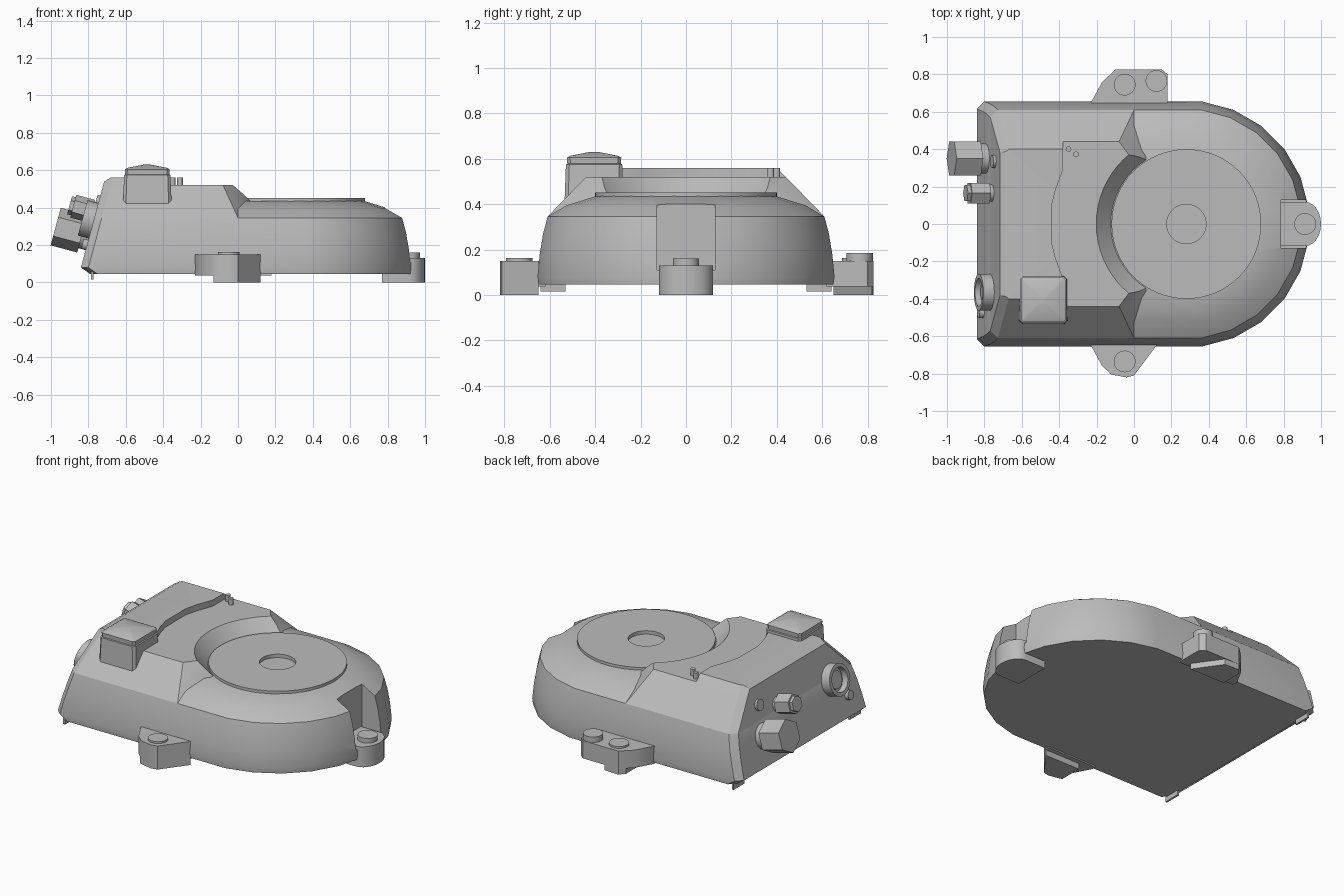
import bpy, bmesh, math
from mathutils import Vector, Matrix

if "Cube" in bpy.data.objects:
    bpy.data.objects.remove(bpy.data.objects["Cube"], do_unlink=True)

GREY = (0.5, 0.5, 0.5, 1.0)
mat = bpy.data.materials.new("housing grey")
mat.use_nodes = True
mat.diffuse_color = GREY
mat.node_tree.nodes["Principled BSDF"].inputs["Base Color"].default_value = GREY


def smooth(ob):
    bpy.ops.object.select_all(action='DESELECT')
    ob.select_set(True)
    bpy.context.view_layer.objects.active = ob
    bpy.ops.object.shade_smooth_by_angle(angle=math.radians(32))


def loft(name, rings, matrix=Matrix()):
    """Skin a stack of equal-length point rings and cap both ends."""
    bm = bmesh.new()
    rows = [[bm.verts.new(matrix @ Vector(p)) for p in ring] for ring in rings]
    n = len(rows[0])
    for a, b in zip(rows, rows[1:]):
        for i in range(n):
            j = (i + 1) % n
            bm.faces.new((a[i], a[j], b[j], b[i]))
    caps = [bm.faces.new(rows[0][::-1]), bm.faces.new(rows[-1])]
    bmesh.ops.triangulate(bm, faces=caps)
    bmesh.ops.recalc_face_normals(bm, faces=bm.faces)
    me = bpy.data.meshes.new(name)
    bm.to_mesh(me)
    bm.free()
    me.materials.append(mat)
    ob = bpy.data.objects.new(name, me)
    bpy.context.collection.objects.link(ob)
    smooth(ob)
    return ob


def prism(name, outline, z0, z1):
    return loft(name, [[(x, y, z) for x, y in outline] for z in (z0, z1)])


def box(name, x0, x1, y0, y1, z0, z1):
    return prism(name, [(x0, y0), (x1, y0), (x1, y1), (x0, y1)], z0, z1)


def lathe(name, base, profile, axis=(0, 0, 1), sides=32):
    """Turn a (radius, height) profile around an axis starting at base."""
    turn = Vector(axis).to_track_quat('Z', 'Y').to_matrix().to_4x4()
    angles = [math.pi / 2 + math.tau * i / sides for i in range(sides)]
    rings = [[(r * math.cos(a), r * math.sin(a), h) for a in angles] for r, h in profile]
    return loft(name, rings, Matrix.Translation(base) @ turn)


def cut(ob, cutter):
    mod = ob.modifiers.new("cut", 'BOOLEAN')
    mod.operation = 'DIFFERENCE'
    mod.solver = 'EXACT'
    mod.object = cutter
    bpy.ops.object.select_all(action='DESELECT')
    ob.select_set(True)
    bpy.context.view_layer.objects.active = ob
    bpy.ops.object.modifier_apply(modifier=mod.name)
    smooth(ob)


def discard(ob):
    bpy.data.objects.remove(ob, do_unlink=True)


CX = 0.28           # centre of the round end


def slant(z):       # x of the sloping connector face
    return -0.84 + (z - 0.08) * 0.27


# Lower body: straight sides running into a round shouldered end
def body_ring(r, z, xl):
    arc = [math.radians(-82.5 + 15 * i) for i in range(12)]
    y, c = r * math.sin(arc[-1]), 0.04
    return ([(xl, c - y, z), (xl + c, -y, z)]
            + [(CX + r * math.cos(a), r * math.sin(a), z) for a in arc]
            + [(xl + c, y, z), (xl, y - c, z)])


levels = [(0.66, 0.08), (0.65, 0.18), (0.635, 0.27), (0.615, 0.345)]
rings = [body_ring(0.655, 0.045, -0.79)]
rings += [body_ring(r, z, slant(z)) for r, z in levels]
rings += [body_ring(r, z, slant(z) + 0.03) for r, z in ((0.53, 0.395), (0.4, 0.435))]
body = loft("lower_body", rings)


# Upper deck with angled ramps, scooped around the disc
def mirrored(half):
    return half + [(x, -y, z) for x, y, z in reversed(half)]


def deck_ring(y, z, right, c=0.04, xl=None):
    xl = slant(z) if xl is None else xl
    return mirrored([(xl, y - c, z), (xl + c, y, z)] + right)


deck = loft("upper_deck", [
    deck_ring(0.61, 0.345, [(0, 0.61, 0.345), (0.075, 0.36, 0.425)]),
    deck_ring(0.44, 0.52, [(-0.08, 0.44, 0.52), (-0.02, 0.36, 0.52)])])
scoop = lathe("scoop_cutter", (CX, 0, 0.43), [(0.4, 0), (0.5, 0.11)], sides=64)
cut(deck, scoop)
discard(scoop)


# Raised plate with a stepped, bowed edge
def plate_ring(y, z, c=0.04, xl=None):
    return deck_ring(y, z, [(-0.38, y, z), (-0.38, 0.29, z), (-0.42, 0.18, z),
                            (-0.44, 0.1, z)], c, xl)


loft("raised_plate", [plate_ring(0.445, 0.515), plate_ring(0.42, 0.54),
                      plate_ring(0.4, 0.56, 0.01, -0.68)])

# Round disc with a central recess
recess = lathe("recess_cutter", (CX, 0, 0.405), [(0.105, 0), (0.105, 0.1)], sides=48)
cut(body, recess)
discard(recess)
lathe("top_disc", (CX, 0, 0.43),
      [(0.4, 0), (0.4, 0.022), (0.105, 0.022), (0.105, -0.024)], sides=64)

# Notch and mounting foot at the round end
notch = box("notch_cutter", 0.785, 1.1, -0.127, 0.127, 0.11, 0.6)
cut(body, notch)
discard(notch)
tip = [(0.915 + 0.085 * math.cos(a), 0.118 * math.sin(a))
       for a in (math.radians(-90 + 15 * i) for i in range(13))]
prism("end_foot", [(0.77, -0.118)] + tip + [(0.77, 0.118)], 0, 0.13)

# Side mounting feet
prism("front_foot", [(-0.23, -0.62), (-0.23, -0.65), (-0.17, -0.76), (-0.12, -0.805),
                     (-0.04, -0.82), (0, -0.81), (0.12, -0.65), (0.12, -0.62)], 0.037, 0.15)
prism("front_foot_pad", [(-0.13, -0.65), (-0.13, -0.8), (-0.04, -0.82),
                         (0, -0.81), (0.12, -0.65)], 0, 0.04)
prism("back_foot", [(-0.23, 0.62), (-0.23, 0.65), (-0.17, 0.76), (-0.1, 0.825),
                    (0.15, 0.825), (0.18, 0.8), (0.18, 0.62)], 0.037, 0.15)
prism("back_foot_pad", [(-0.13, 0.65), (-0.13, 0.79), (-0.1, 0.825),
                        (0, 0.82), (0.12, 0.65)], 0, 0.04)
for name, x, y, top in (("front_bolt", -0.05, -0.735, 0.162), ("back_bolt", -0.05, 0.745, 0.162),
                        ("back_tall_bolt", 0.12, 0.765, 0.185), ("end_bolt", 0.915, 0, 0.16)):
    lathe(name, (x, y, 0.1), [(0.058, 0), (0.058, top - 0.1)])

# Small tabs under the connector edge
for side, s in (("front", -1), ("back", 1)):
    y0, y1 = sorted((s * 0.53, s * 0.64))
    box(side + "_corner_tab", -0.785, -0.773, y0, y1, 0.015, 0.06)

# Square tower with a shallow pyramid cap
def square(h, z):
    c = h * 0.12
    pts = [(h, c - h), (h, h - c), (h - c, h), (c - h, h),
           (-h, h - c), (-h, c - h), (c - h, -h), (h - c, -h)]
    return [(x - 0.485, y - 0.405, z) for x, y in pts]


loft("tower", [square(h, z) for h, z in (
    (0.13, 0.41), (0.124, 0.575), (0.118, 0.578), (0.12, 0.605), (0.105, 0.613), (0.02, 0.63))])

# Two little pins beside the plate
for i, (x, y) in enumerate(((-0.35, 0.4), (-0.31, 0.373))):
    lathe("pin_%d" % (i + 1), (x, y, 0.5), [(0.015, 0), (0.015, 0.06)], sides=12)

# Connectors on the sloping face
OUT = Vector((-0.965, 0, 0.261)).normalized()


def fitting(name, y, z, profile, sides=32):
    lathe(name, (slant(z), y, z), profile, OUT, sides)


fitting("large_gland_neck", 0.35, 0.25, [(0.08, -0.02), (0.08, 0.06)])
fitting("large_gland_nut", 0.35, 0.25, [(0.104, 0.04), (0.104, 0.187)], 6)
fitting("small_gland_neck", 0.165, 0.375, [(0.045, -0.02), (0.045, 0.05)])
fitting("small_gland_nut", 0.165, 0.375, [(0.063, 0.02), (0.063, 0.125)], 6)
fitting("small_gland_tip", 0.165, 0.375, [(0.05, 0.12), (0.05, 0.145)], 6)
fitting("round_port", 0.335, 0.43, [(0.035, -0.02), (0.035, 0.015)])
fitting("socket_ring", -0.365, 0.33, [(0.098, -0.02), (0.098, 0.06), (0.075, 0.06), (0.075, 0.02)])
fitting("socket_core", -0.365, 0.33, [(0.055, 0), (0.055, 0.035)])
fitting("small_button", -0.475, 0.2, [(0.028, -0.02), (0.028, 0.025)])
